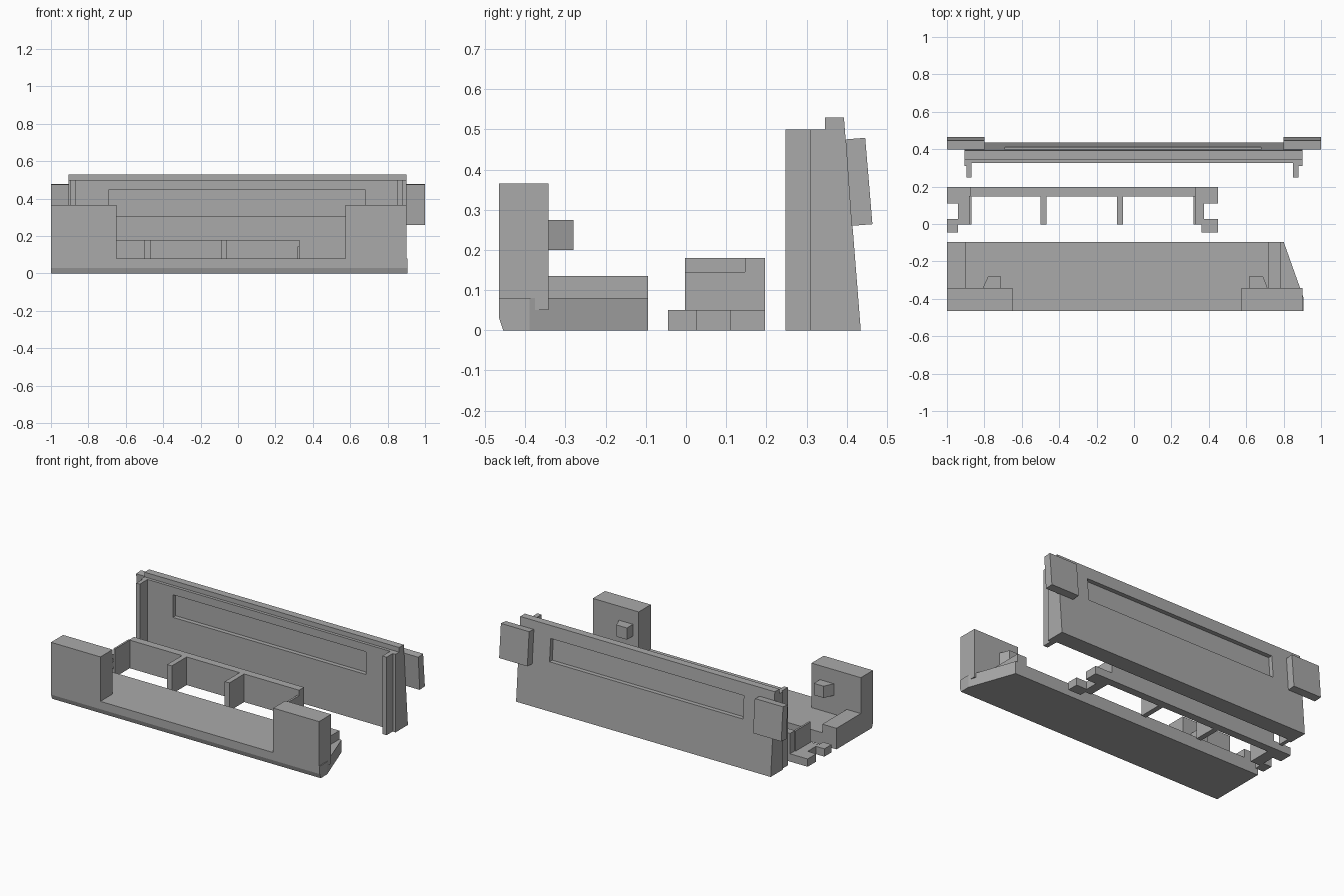
import bpy
import bmesh
from mathutils import Vector

cube = bpy.data.objects.get("Cube")
if cube:
    bpy.data.objects.remove(cube, do_unlink=True)

grey = bpy.data.materials.new("plain grey")
grey.use_nodes = True
grey.diffuse_color = (0.4, 0.4, 0.4, 1)
grey.node_tree.nodes["Principled BSDF"].inputs["Base Color"].default_value = (0.4, 0.4, 0.4, 1)


def finish(name, bm):
    bmesh.ops.recalc_face_normals(bm, faces=bm.faces)
    mesh = bpy.data.meshes.new(name)
    bm.to_mesh(mesh)
    bm.free()
    mesh.materials.append(grey)
    obj = bpy.data.objects.new(name, mesh)
    bpy.context.collection.objects.link(obj)
    return obj


def extrude(points, offset):
    """Solid made by sweeping a closed outline along an offset."""
    bm = bmesh.new()
    face = bm.faces.new([bm.verts.new(p) for p in points])
    result = bmesh.ops.extrude_face_region(bm, geom=[face], use_keep_orig=True)
    moved = [v for v in result["geom"] if isinstance(v, bmesh.types.BMVert)]
    bmesh.ops.translate(bm, verts=moved, vec=offset)
    return bm


def along_x(profile, x0, x1):
    return extrude([(x0, y, z) for y, z in profile], (x1 - x0, 0, 0))


def upright(outline, z0, z1):
    return extrude([(x, y, z0) for x, y in outline], (0, 0, z1 - z0))


def box(name, x0, x1, y0, y1, z0, z1):
    return finish(name, upright([(x0, y0), (x1, y0), (x1, y1), (x0, y1)], z0, z1))


def cut(bm, co, normal, clear=False):
    geom = bm.verts[:] + bm.edges[:] + bm.faces[:]
    result = bmesh.ops.bisect_plane(bm, geom=geom, plane_co=co, plane_no=normal, clear_outer=clear)
    if clear:
        edges = [e for e in result["geom_cut"] if isinstance(e, bmesh.types.BMEdge)]
        bmesh.ops.holes_fill(bm, edges=edges)


# Front tray: floor with a slanted end, and two tall corner towers
FLOOR = 0.08
floor = along_x([(-0.455, 0), (-0.095, 0), (-0.095, FLOOR), (-0.465, FLOOR), (-0.465, 0.03)], -1, 0.905)
cut(floor, (0.8, -0.095, 0), (0.295, 0.105, 0), clear=True)
finish("tray_floor", floor)

for side, x0, x1 in (("right", -1, -0.65), ("left", 0.575, 0.9)):
    finish(side + "_tower", along_x(
        [(-0.465, 0.05), (-0.342, 0.05), (-0.342, 0.365), (-0.465, 0.365)], x0, x1))

box("tray_right_wall", -1, -0.9, -0.345, -0.095, 0.05, 0.135)
box("tray_left_wall", 0.72, 0.785, -0.345, -0.095, 0.05, 0.135)

# Tapered pegs behind the towers
for side, s, x0 in (("right", -1, -0.71), ("left", 1, 0.615)):
    wide, narrow, shift = 0.1, 0.07, 0
    if s > 0:
        pts = [(x0, -0.345), (x0 + wide, -0.345), (x0 + 0.075, -0.28), (x0, -0.28)]
    else:
        pts = [(x0, -0.345), (x0 - wide, -0.345), (x0 - narrow, -0.28), (x0, -0.28)]
    finish(side + "_peg", upright(pts, 0.2, 0.275))

# Middle bracket: rear bar, ribs and thin end walls
box("bracket_bar", -0.875, 0.33, 0.147, 0.197, 0, 0.18)
for i, x in enumerate((-0.5, -0.092)):
    box(f"bracket_rib_{i + 1}", x, x + 0.033, -0.003, 0.15, 0, 0.18)
box("bracket_right_wall", -0.882, -0.87, -0.003, 0.15, 0, 0.18)
box("bracket_left_wall", 0.317, 0.33, -0.003, 0.15, 0, 0.145)

# Low notched hooks at both bracket ends
LOW = 0.05
right_hook = [(-0.87, 0.197), (-1, 0.197), (-1, 0.11), (-0.94, 0.11), (-0.94, 0.027), (-1, 0.027),
              (-1, -0.045), (-0.94, -0.045), (-0.94, -0.003), (-0.87, -0.003)]
left_hook = [(0.325, 0.197), (0.45, 0.197), (0.45, 0.11), (0.375, 0.11), (0.375, 0.027), (0.45, 0.027),
             (0.45, -0.045), (0.36, -0.045), (0.36, -0.003), (0.325, -0.003)]
finish("bracket_right_hook", upright(right_hook, 0, LOW))
finish("bracket_left_hook", upright(left_hook, 0, LOW))

# Back panel: leaning rear face, raised rim, long recess on both faces
panel = along_x([(0.327, 0), (0.435, 0), (0.393, 0.53), (0.346, 0.53), (0.346, 0.5), (0.327, 0.5)],
                -0.905, 0.9)
for x in (-0.69, 0.68):
    cut(panel, (x, 0, 0), (1, 0, 0))
for z in (0.305, 0.45):
    cut(panel, (0, 0, z), (0, 0, 1))
bmesh.ops.recalc_face_normals(panel, faces=panel.faces)
for direction in (-1, 1):
    window = []
    for f in panel.faces:
        c = f.calc_center_median()
        if f.normal.y * direction > 0.9 and abs(c.x) < 0.5 and 0.31 < c.z < 0.44:
            window.append(f)
    result = bmesh.ops.extrude_face_region(panel, geom=window)
    moved = [v for v in result["geom"] if isinstance(v, bmesh.types.BMVert)]
    bmesh.ops.translate(panel, verts=moved, vec=Vector((0, -0.028 * direction, 0)))
    bmesh.ops.delete(panel, geom=[f for f in window if f.is_valid], context="FACES_ONLY")
finish("back_panel", panel)

# Upright flanges and rear tabs at the panel ends
for side, f0, f1, s0, s1, t0 in (("right", -0.895, -0.87, -0.905, -0.87, -1),
                                 ("left", 0.85, 0.88, 0.85, 0.9, 0.8)):
    box(side + "_flange", f0, f1, 0.248, 0.312, 0, 0.5)
    box(side + "_flange_base", s0, s1, 0.31, 0.33, 0, 0.5)
    finish(side + "_tab", along_x(
        [(0.397, 0.475), (0.446, 0.479), (0.464, 0.264), (0.412, 0.26)], t0, t0 + 0.2))
